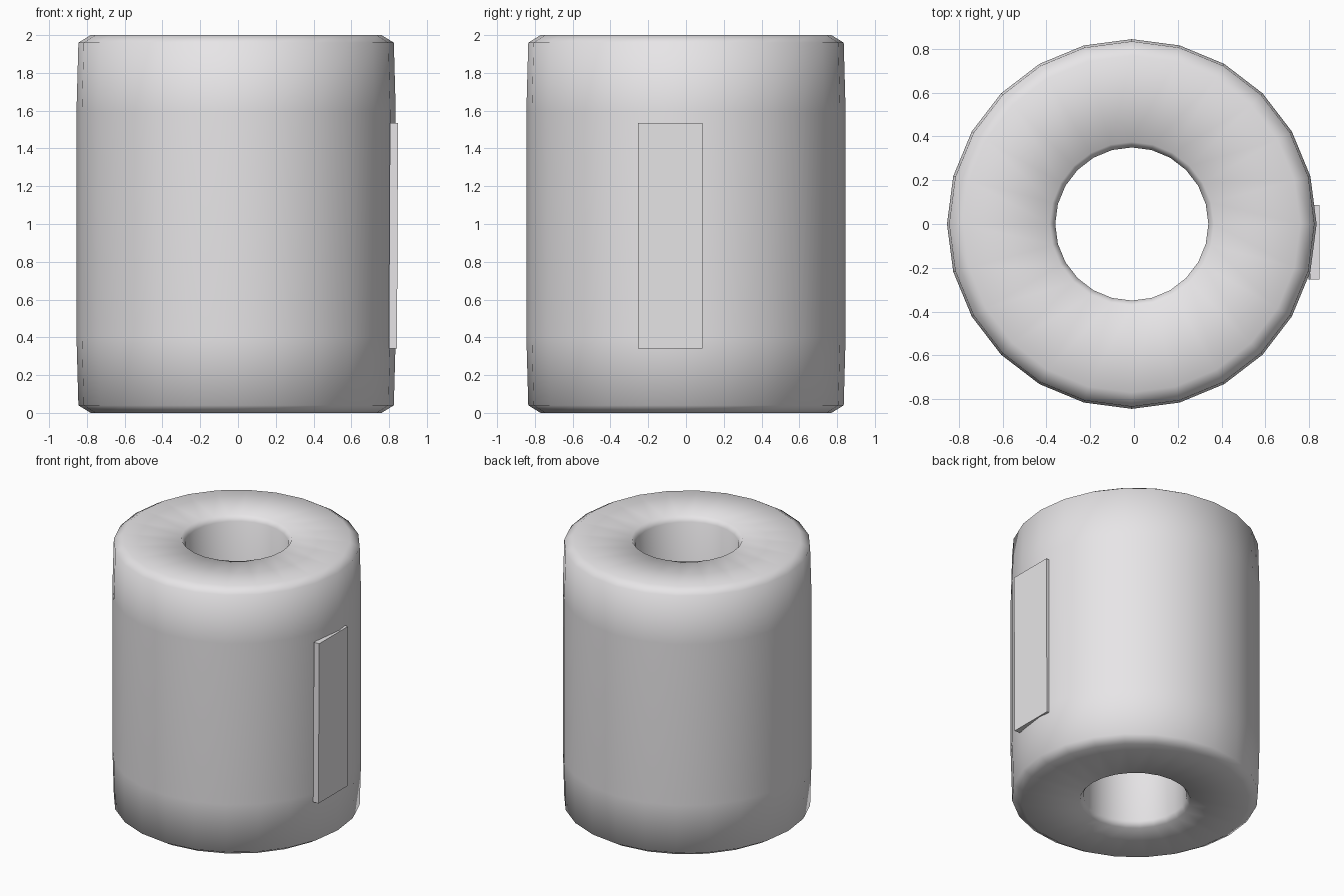
import bpy, bmesh, math

if "Cube" in bpy.data.objects:
    bpy.data.objects.remove(bpy.data.objects["Cube"])

SIDES = 24
CX = -0.01

paper = bpy.data.materials.new("pale_grey_paper")
paper.diffuse_color = (0.8, 0.785, 0.8, 1)
paper.use_nodes = True
paper.node_tree.nodes["Principled BSDF"].inputs["Base Color"].default_value = paper.diffuse_color


def finish(name, bm, angle):
    bmesh.ops.recalc_face_normals(bm, faces=bm.faces)
    me = bpy.data.meshes.new(name)
    bm.to_mesh(me)
    bm.free()
    me.materials.append(paper)
    ob = bpy.data.objects.new(name, me)
    bpy.context.collection.objects.link(ob)
    bpy.ops.object.select_all(action='DESELECT')
    ob.select_set(True)
    bpy.context.view_layer.objects.active = ob
    bpy.ops.object.shade_smooth_by_angle(angle=math.radians(angle))
    return ob


# Hollow roll: half profile (radius, z), mirrored about mid height
half = [(0.35, 0.04), (0.375, 0.0), (0.77, 0.0), (0.835, 0.04), (0.845, 0.4)]
profile = half + [(r, 2 - z) for r, z in reversed(half)]
bm = bmesh.new()
rings = []
for i in range(SIDES):
    a = 2 * math.pi * i / SIDES
    rings.append([bm.verts.new((CX + r * math.cos(a), r * math.sin(a), z))
                  for r, z in profile])
n = len(profile)
for i in range(SIDES):
    p, q = rings[i], rings[(i + 1) % SIDES]
    for j in range(n):
        k = (j + 1) % n
        bm.faces.new((p[j], q[j], q[k], p[k]))
finish("roll", bm, 80)

# Thin loose sheet end on the right side, leaning out slightly at the top
bm = bmesh.new()
bmesh.ops.create_cube(bm, size=1)
for v in bm.verts:
    lean = 0.006 if v.co.z > 0 else 0
    v.co = (0.82 + 0.043 * v.co.x + lean, -0.083 + 0.34 * v.co.y,
            0.937 + 1.194 * v.co.z)
finish("sheet_end", bm, 30)
